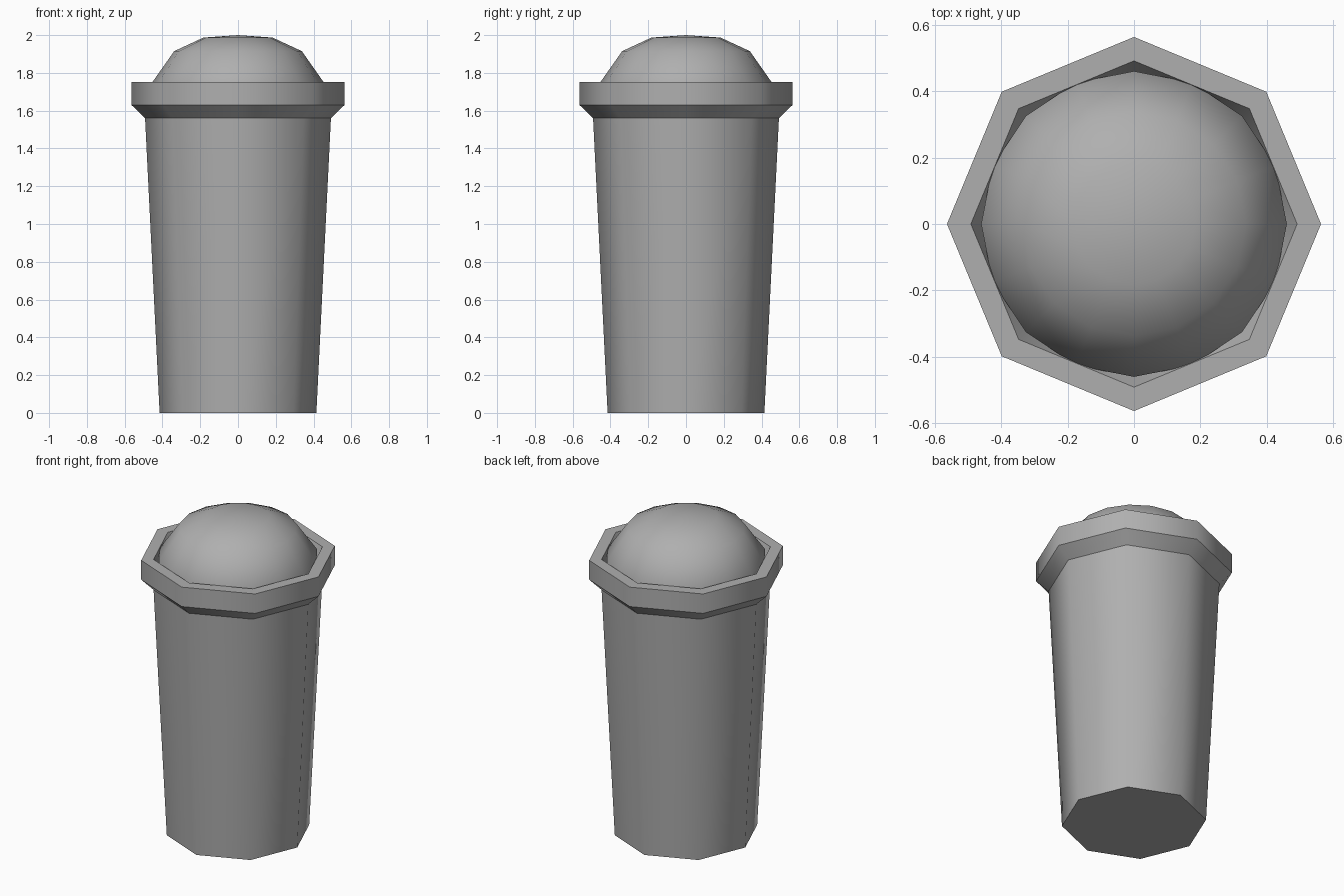
import bpy, bmesh
from math import cos, sin, tau

if "Cube" in bpy.data.objects:
    bpy.data.objects.remove(bpy.data.objects["Cube"])

# Dark grey plastic
grey = bpy.data.materials.new("dark_grey")
grey.diffuse_color = (0.43, 0.43, 0.43, 1)
grey.use_nodes = True
grey.node_tree.nodes["Principled BSDF"].inputs["Base Color"].default_value = grey.diffuse_color


def lathe(name, profile, sides, sharp_rings=True, cap_end=True):
    """Revolve (radius, z) rings; a radius of 0 becomes a pole."""
    bm = bmesh.new()
    rings = []
    for r, z in profile:
        n = sides if r > 0 else 1
        rings.append([bm.verts.new((r * cos(tau * i / sides), r * sin(tau * i / sides), z))
                      for i in range(n)])
    for a, b in zip(rings, rings[1:]):
        for i in range(sides):
            j = (i + 1) % sides
            if len(b) == 1:
                bm.faces.new((a[i], a[j], b[0]))
            else:
                bm.faces.new((a[i], a[j], b[j], b[i]))
    bm.faces.new(rings[0][::-1])
    if cap_end and len(rings[-1]) > 1:
        bm.faces.new(rings[-1])
    bm.normal_update()
    for f in bm.faces:
        f.smooth = True
    # Keep the profile corners crisp, smooth around the circumference
    for e in bm.edges:
        level = abs(e.verts[0].co.z - e.verts[1].co.z) < 1e-5
        e.smooth = not (sharp_rings and level)
    mesh = bpy.data.meshes.new(name)
    bm.to_mesh(mesh)
    bm.free()
    mesh.materials.append(grey)
    obj = bpy.data.objects.new(name, mesh)
    bpy.context.collection.objects.link(obj)
    return obj


# Tapered octagonal body, flared collar and recessed inner lip
lathe("bin_body", [(0.415, 0), (0.492, 1.56), (0.564, 1.63), (0.564, 1.753),
                   (0.492, 1.753), (0.43, 1.60)], 8)

# Rounded lid sitting inside the collar
lathe("dome_lid", [(0.45, 1.62), (0.461, 1.74), (0.338, 1.915),
                   (0.183, 1.987), (0, 2.0)], 16, sharp_rings=False)
